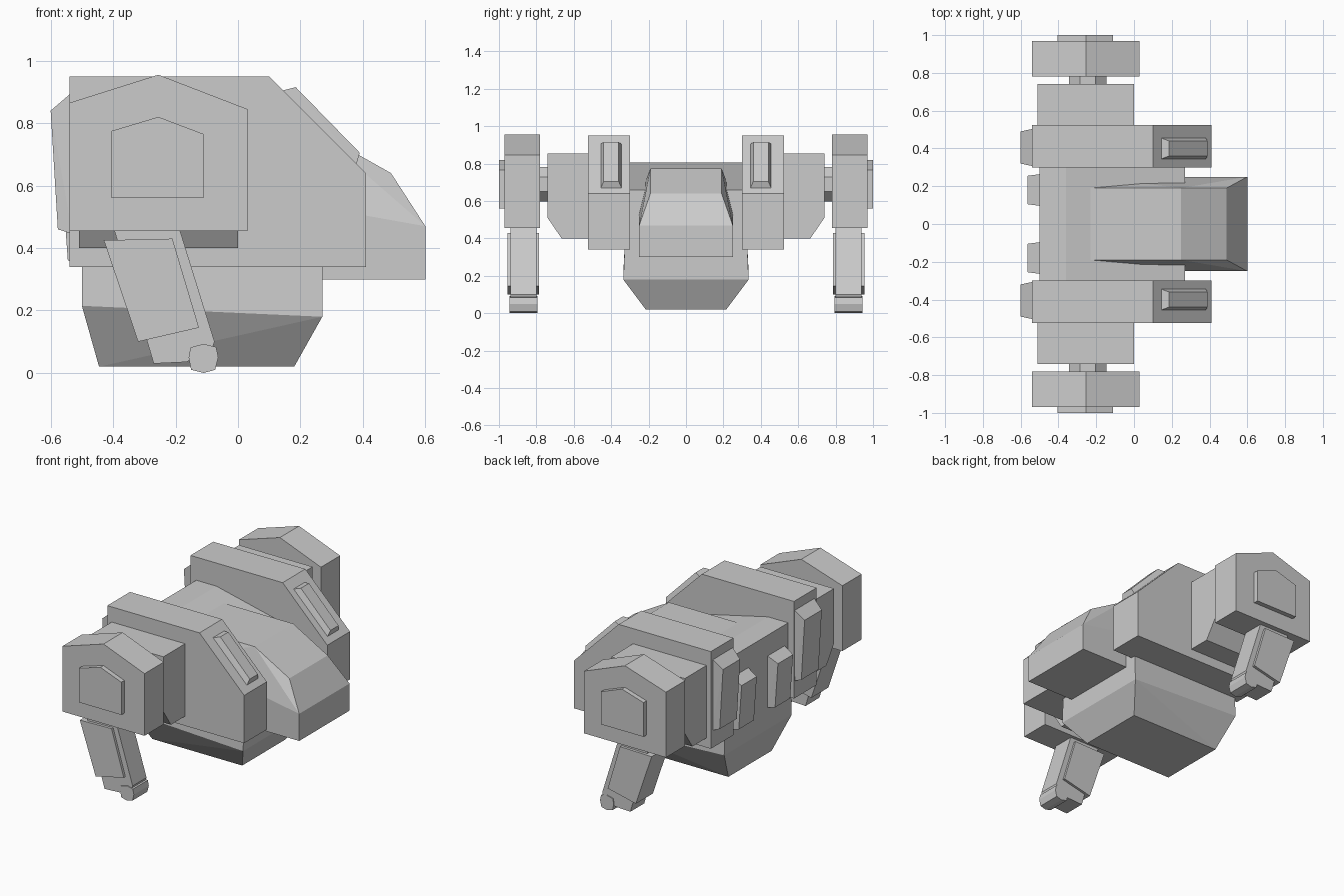
import bpy
import bmesh
import math

cube = bpy.data.objects.get("Cube")
if cube:
    bpy.data.objects.remove(cube, do_unlink=True)

GREY = (0.6, 0.6, 0.6, 1.0)
grey = bpy.data.materials.new("plain grey")
grey.use_nodes = True
grey.diffuse_color = GREY
grey.node_tree.nodes["Principled BSDF"].inputs["Base Color"].default_value = GREY


def solid(name, points, mirror=False):
    """Flat-faced convex solid around the points, optionally mirrored across y."""
    bm = bmesh.new()
    for p in points:
        bm.verts.new(p)
    result = bmesh.ops.convex_hull(bm, input=bm.verts)
    loose = {g for g in result["geom_interior"] + result["geom_unused"]
             if isinstance(g, bmesh.types.BMVert)}
    bmesh.ops.delete(bm, geom=list(loose), context='VERTS')
    bmesh.ops.dissolve_limit(bm, angle_limit=math.radians(1),
                             verts=bm.verts, edges=bm.edges)
    bmesh.ops.recalc_face_normals(bm, faces=bm.faces)
    mesh = bpy.data.meshes.new(name)
    bm.to_mesh(mesh)
    bm.free()
    mesh.materials.append(grey)
    obj = bpy.data.objects.new(name, mesh)
    bpy.context.collection.objects.link(obj)
    if mirror:
        mod = obj.modifiers.new("mirror", 'MIRROR')
        mod.use_axis = (False, True, False)
        mod.use_clip = False
    return obj


def slab(profile, y0, y1):
    """Points of an x-z profile extruded from y0 to y1."""
    return [(x, y, z) for y in (y0, y1) for x, z in profile]


def both(points):
    """Points together with their reflection across y."""
    return [(x, s * y, z) for s in (-1, 1) for x, y, z in points]


# Central body: upper torso with sloped deck, tapered lower hull
solid("torso", slab([(-.5, .3), (-.5, .805), (-.36, .805), (.27, .66), (.27, .3)],
                    -.31, .31))
solid("lower_hull", both([(-.5, .325, .42), (.27, .325, .42),
                          (-.5, .335, .215), (.27, .335, .18),
                          (-.445, .215, .02), (.18, .215, .02)]))

# Snout with slanted cheeks
solid("snout", both([(-.24, .19, .775), (.25, .19, .775), (.49, .19, .64),
                     (.6, .25, .47), (.6, .25, .3),
                     (-.24, .25, .3), (-.24, .25, .62)]))

# Tall side slabs with a sloped front corner
solid("side_slab", slab([(-.54, .34), (.41, .34), (.41, .64), (.1, .95), (-.54, .95)],
                        .3, .525), True)

# Raised panels on the slab slopes
solid("slope_panel", slab([(.145, .905), (.38, .67)], .345, .455)
      + slab([(.185, .915), (.39, .705)], .36, .44), True)

# Rear vents, large on the slabs and small on the torso
solid("large_vent", slab([(-.53, .9), (-.53, .445)], .305, .505)
      + slab([(-.6, .84), (-.577, .46)], .32, .49), True)
solid("small_vent", slab([(-.49, .68), (-.49, .35)], .095, .265)
      + slab([(-.565, .64), (-.545, .36)], .105, .255), True)

# Shoulders with a chamfered lower outer edge
solid("shoulder", [(x, y, z) for x in (-.51, 0)
                   for y, z in ((.5, .4), (.665, .4), (.74, .51), (.74, .855), (.5, .855))],
      True)

# Axles joining shoulders and arms
ring = [math.radians(22.5 + 45 * i) for i in range(8)]
solid("arm_axle", slab([(-.245 + .108 * math.cos(a), .69 + .1 * math.sin(a)) for a in ring],
                       .72, .8), True)

# Upper arms and their outer badge plates
solid("upper_arm", slab([(-.54, .455), (.03, .455), (.03, .845), (-.255, .955), (-.54, .865)],
                        .78, .97), True)
solid("arm_plate", slab([(-.405, .56), (-.11, .56), (-.11, .765), (-.255, .82), (-.405, .775)],
                        .96, 1), True)

# Forearms: core bar, wider armour, and fist
solid("forearm_core", slab([(-.4, .47), (-.19, .47), (-.075, .1), (-.08, .085),
                            (-.165, .035), (-.27, .03)], .8, .938), True)
solid("forearm_armour", slab([(-.43, .425), (-.21, .43), (-.125, .145), (-.32, .1)],
                             .785, .955), True)
solid("fist", slab([(-.152, .082), (-.11, .093), (-.07, .083), (-.063, .05),
                    (-.073, .01), (-.11, 0), (-.15, .01), (-.158, .05)], .795, .943), True)
